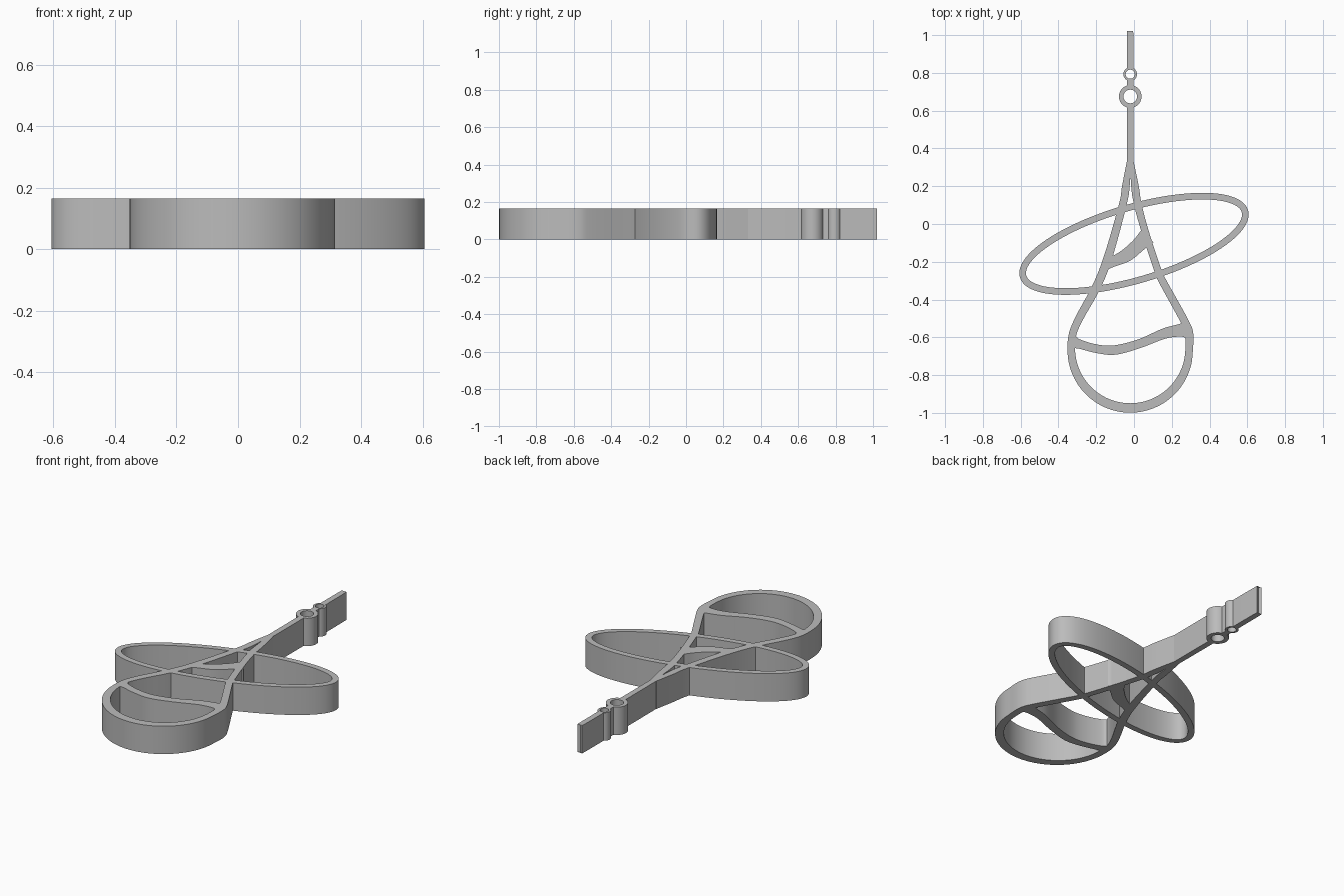
import bpy
import bmesh
import math
from mathutils import Vector

HEIGHT = 0.165
AXIS = -0.02      # x of the stem and both eyelets

cube = bpy.data.objects.get("Cube")
if cube:
    bpy.data.objects.remove(cube, do_unlink=True)

grey = bpy.data.materials.new("plain grey")
grey.use_nodes = True
colour = (0.5, 0.5, 0.5, 1)
grey.diffuse_color = colour
grey.node_tree.nodes["Principled BSDF"].inputs["Base Color"].default_value = colour


def finish(bm, name):
    bmesh.ops.recalc_face_normals(bm, faces=bm.faces)
    mesh = bpy.data.meshes.new(name)
    bm.to_mesh(mesh)
    bm.free()
    mesh.materials.append(grey)
    obj = bpy.data.objects.new(name, mesh)
    bpy.context.collection.objects.link(obj)
    return obj


def smooth_path(points, steps):
    """Catmull-Rom through (x, y, width) points."""
    pts = [Vector(p) for p in points]
    pts = [2 * pts[0] - pts[1]] + pts + [2 * pts[-1] - pts[-2]]
    out = []
    for a, b, c, d in zip(pts, pts[1:], pts[2:], pts[3:]):
        for i in range(steps):
            t = i / steps
            out.append(0.5 * (2 * b + (c - a) * t + (2 * a - 5 * b + 4 * c - d) * t ** 2
                              + (3 * b - a - 3 * c + d) * t ** 3))
    return out + [pts[-2]]


def ribbon(name, path, closed=False):
    """Upright wall following a path of (x, y, width)."""
    bm = bmesh.new()
    n = len(path)
    rings = []
    for i, p in enumerate(path):
        before = path[i - 1] if closed or i else p
        after = path[(i + 1) % n] if closed or i < n - 1 else p
        along = (after - before).xy.normalized()
        side = Vector((-along.y, along.x)) * p.z / 2
        left, right = p.xy + side, p.xy - side
        rings.append([bm.verts.new((q.x, q.y, z)) for q, z in
                      ((left, 0), (right, 0), (right, HEIGHT), (left, HEIGHT))])
    pairs = list(zip(rings, rings[1:]))
    if closed:
        pairs.append((rings[-1], rings[0]))
    else:
        bm.faces.new(rings[0])
        bm.faces.new(rings[-1])
    for r, s in pairs:
        for k in range(4):
            m = (k + 1) % 4
            bm.faces.new((r[k], r[m], s[m], s[k]))
    return finish(bm, name)


def cylinder(name, y, radius, extra=0):
    bm = bmesh.new()
    bmesh.ops.create_cone(bm, cap_ends=True, segments=40, radius1=radius,
                          radius2=radius, depth=HEIGHT + extra)
    bmesh.ops.translate(bm, verts=bm.verts, vec=(AXIS, y, HEIGHT / 2))
    return finish(bm, name)


# Teardrop loop: left side, round bowl, right side
left_side = [(-0.029, 0.33, 0.018), (-0.043, 0.2, 0.04), (-0.06, 0.1, 0.04),
             (-0.137, -0.175, 0.045), (-0.2, -0.335, 0.045),
             (-0.285, -0.49, 0.042), (-0.324, -0.58, 0.04)]
right_side = [(0.291, -0.58, 0.045), (0.265, -0.51, 0.042), (0.155, -0.31, 0.04),
              (0.128, -0.25, 0.038), (0.062, -0.05, 0.038), (0.021, 0.1, 0.04),
              (0.005, 0.2, 0.04), (-0.011, 0.33, 0.018)]
bowl = []
for i in range(13):
    a = math.pi * (1 + i / 12)
    bowl.append((AXIS + 0.312 * math.cos(a), -0.662 + 0.312 * math.sin(a),
                 0.04 - 0.01 * math.sin(a)))
frame = ribbon("pendant_frame", smooth_path(left_side + bowl + right_side, 6))

# Tilted oval ring
tilt = math.radians(16.4)
oval = []
for i in range(96):
    a = math.tau * i / 96
    u, v = 0.612 * math.cos(a), 0.192 * math.sin(a)
    oval.append(Vector((u * math.cos(tilt) - v * math.sin(tilt),
                        u * math.sin(tilt) + v * math.cos(tilt) - 0.105, 0.035)))

# Cross bars flare where they meet the loop
lower_bar = [(-0.325, -0.625, 0.085), (-0.295, -0.634, 0.05), (-0.2, -0.66, 0.045),
             (-0.1, -0.667, 0.05), (0.03, -0.633, 0.047), (0.16, -0.58, 0.055),
             (0.25, -0.562, 0.07), (0.283, -0.56, 0.11)]
upper_bar = [(-0.15, -0.21, 0.07), (-0.12, -0.203, 0.054), (-0.04, -0.165, 0.07),
             (0.025, -0.11, 0.075), (0.07, -0.065, 0.09)]
stem = [(AXIS, 0.24, 0.03), (AXIS, 0.4, 0.034), (AXIS, 0.975, 0.034),
        (AXIS, 0.992, 0.024), (AXIS, 1, 0.008)]

parts = [
    ribbon("oval_ring", oval, closed=True),
    ribbon("lower_bar", smooth_path(lower_bar, 6)),
    ribbon("upper_bar", smooth_path(upper_bar, 6)),
    ribbon("stem", smooth_path(stem, 3)),
    cylinder("large_eyelet", 0.675, 0.06),
    cylinder("small_eyelet", 0.793, 0.036),
]
cutters = [cylinder("large_hole", 0.675, 0.036, 0.1),
           cylinder("small_hole", 0.793, 0.024, 0.1)]

# Fuse the walls into one solid, then drill the eyelets
for helper in parts + cutters:
    helper.hide_render = True
    mod = frame.modifiers.new(helper.name, 'BOOLEAN')
    mod.operation = 'DIFFERENCE' if helper in cutters else 'UNION'
    mod.solver = 'EXACT'
    mod.use_self = True
    mod.object = helper
bpy.context.view_layer.update()
solid = bpy.data.meshes.new_from_object(
    frame.evaluated_get(bpy.context.evaluated_depsgraph_get()))
frame.modifiers.clear()
frame.data = solid
for helper in parts + cutters:
    bpy.data.objects.remove(helper, do_unlink=True)

# Smooth walls with crisp rims
bpy.ops.object.select_all(action='DESELECT')
frame.select_set(True)
bpy.context.view_layer.objects.active = frame
bpy.ops.object.shade_smooth_by_angle(angle=math.radians(30))
